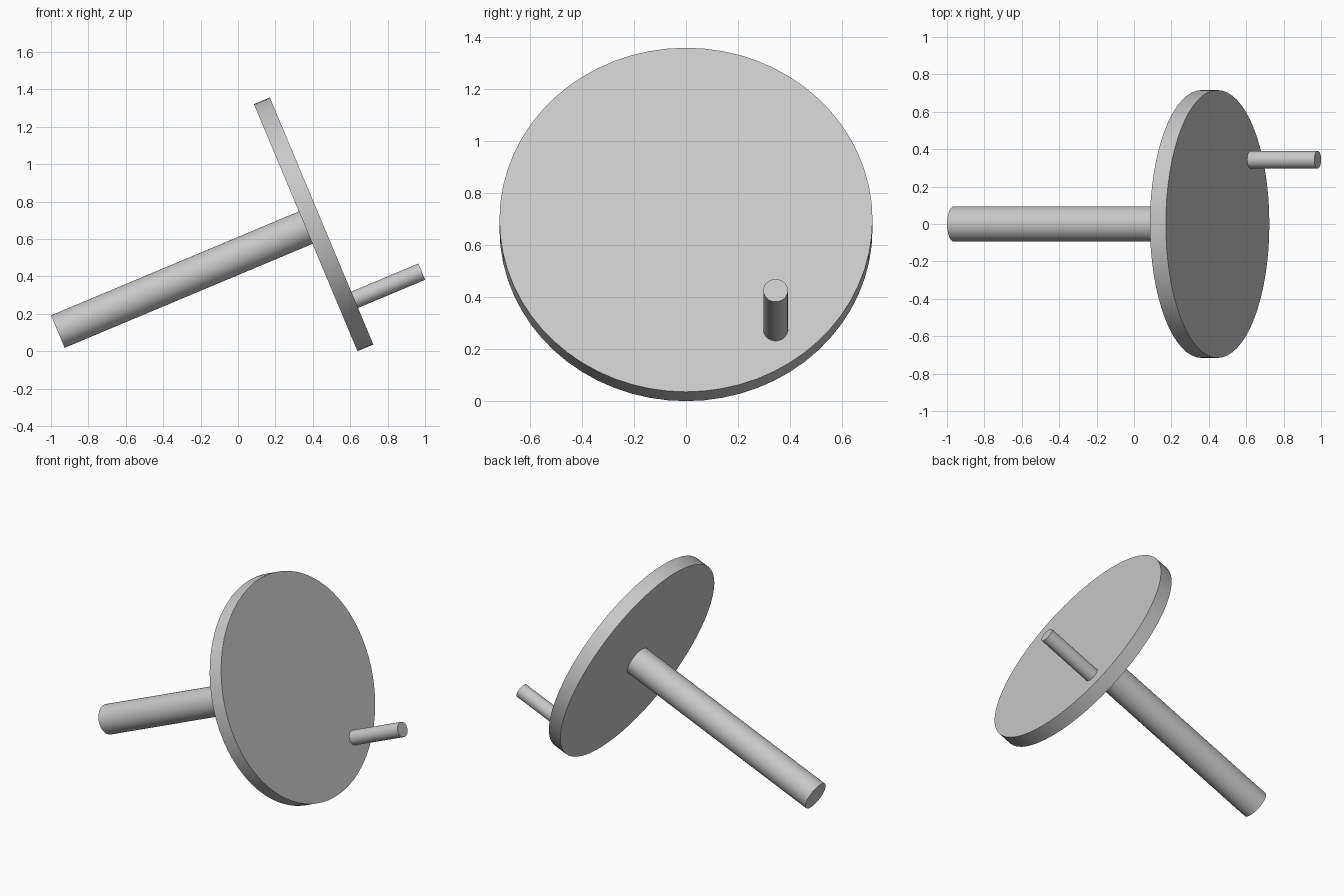
import bpy
from math import radians
from mathutils import Matrix

cube = bpy.data.objects.get("Cube")
if cube:
    bpy.data.objects.remove(cube, do_unlink=True)

grey = bpy.data.materials.new("plain grey")
grey.use_nodes = True
color = (0.58, 0.58, 0.58, 1)
grey.diffuse_color = color
grey.node_tree.nodes["Principled BSDF"].inputs["Base Color"].default_value = color

# Shared tilted frame: origin at the middle of the disc's inner face, z along the axle
FRAME = Matrix.Translation((0.362, 0, 0.661)) @ Matrix.Rotation(radians(67.25), 4, "Y")


def rod(name, radius, start, end, x=0, y=0, sides=64):
    """Cylinder running from start to end along the tilted axis."""
    bpy.ops.mesh.primitive_cylinder_add(vertices=sides, radius=radius, depth=end - start)
    obj = bpy.context.object
    obj.name = name
    obj.matrix_world = FRAME @ Matrix.Translation((x, y, (start + end) / 2))
    obj.data.materials.append(grey)
    bpy.ops.object.shade_smooth_by_angle(angle=radians(30))
    return obj


THICKNESS = 0.092
rod("crank_disc", 0.716, 0, THICKNESS)
rod("axle_shaft", 0.094, -1.437, 0.01)
rod("crank_handle", 0.047, THICKNESS - 0.01, THICKNESS + 0.389, x=0.457, y=0.344)
